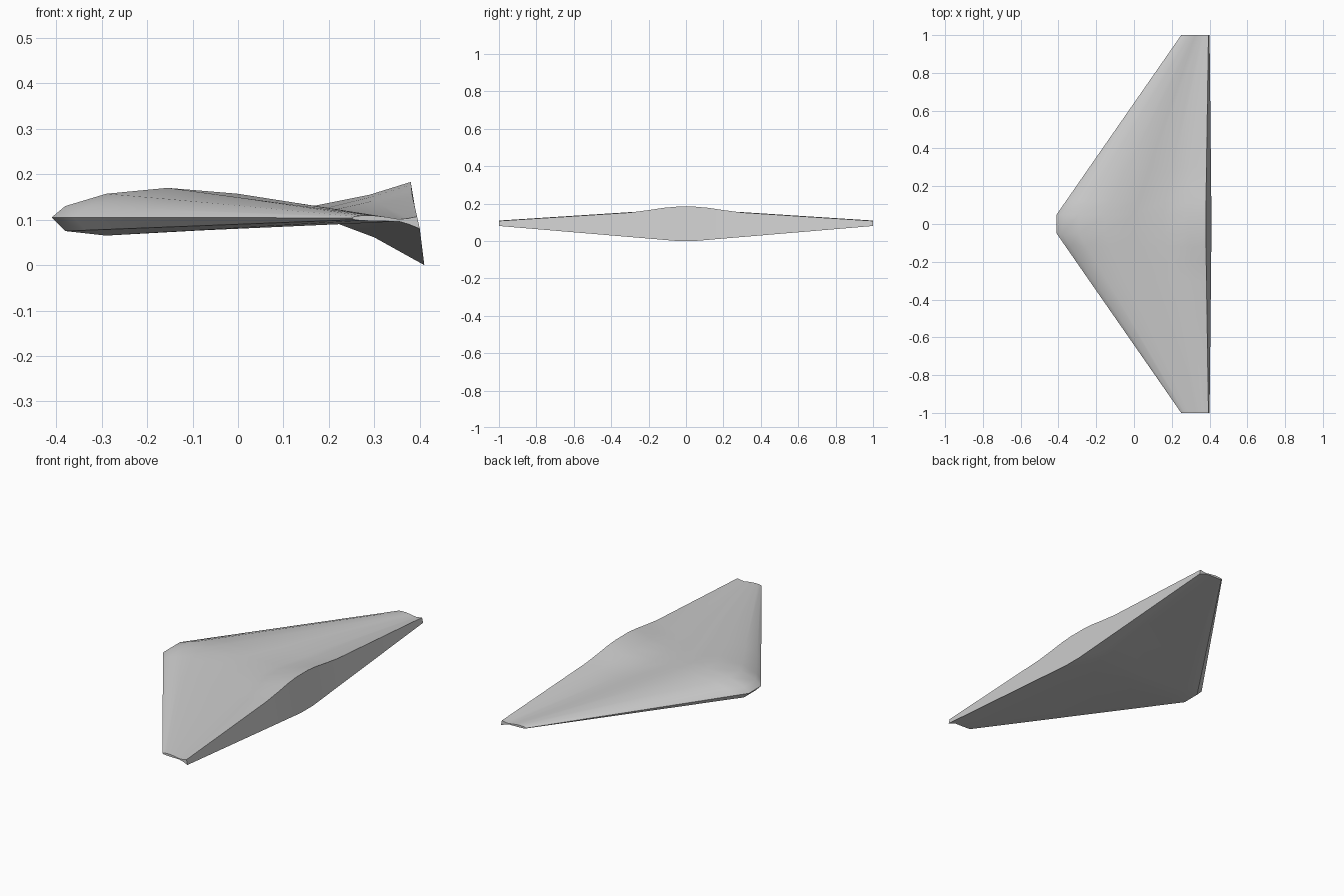
import bpy
import bmesh
import math

cube = bpy.data.objects.get("Cube")
if cube:
    bpy.data.objects.remove(cube, do_unlink=True)


def flat_material(name, colour):
    mat = bpy.data.materials.new(name)
    mat.use_nodes = True
    mat.diffuse_color = colour
    mat.node_tree.nodes["Principled BSDF"].inputs["Base Color"].default_value = colour
    return mat


# Section outlines as (x, z): nose, over the top, down the trailing face, back underneath
ROOT = [(-.41, .105), (-.38, .13), (-.29, .157), (-.155, .17), (0, .157), (.155, .128),
        (.29, .155), (.38, .183), (.41, 0), (.30, .061), (.215, .093), (-.29, .065), (-.38, .075)]
TIP = [(.25, .104), (.256, .107), (.272, .109), (.298, .109), (.325, .106), (.355, .101),
       (.375, .103), (.394, .107), (.4, .08), (.375, .09), (.355, .096), (.272, .098), (.256, .1)]
REAR_TOP = (6, 7)

# Spanwise stations: (y, linear blend, blend of the upturned trailing edge)
HALF = [(.05, 0, 0), (.12, .074, .08), (.2, .158, .24), (.3, .263, .41), (1, 1, 1)]
STATIONS = [(-y, a, b) for y, a, b in reversed(HALF)] + HALF


def section(bm, y, blend, rear_blend):
    ring = []
    for i, ((x0, z0), (x1, z1)) in enumerate(zip(ROOT, TIP)):
        t = rear_blend if i in REAR_TOP else blend
        ring.append(bm.verts.new((x0 + (x1 - x0) * blend, y, z0 + (z1 - z0) * t)))
    return ring


# Loft the swept wing through its stations and cap both tips
bm = bmesh.new()
rings = [section(bm, *s) for s in STATIONS]
count = len(ROOT)
for a, b in zip(rings, rings[1:]):
    for i in range(count):
        j = (i + 1) % count
        bm.faces.new((a[i], a[j], b[j], b[i]))
bm.faces.new(rings[0])
bm.faces.new(rings[-1])
bmesh.ops.recalc_face_normals(bm, faces=bm.faces)
mesh = bpy.data.meshes.new("swept_wing")
bm.to_mesh(mesh)
bm.free()
mesh.materials.append(flat_material("light_grey", (.6, .6, .6, 1)))

wing = bpy.data.objects.new("swept_wing", mesh)
bpy.context.collection.objects.link(wing)
bpy.context.view_layer.objects.active = wing
wing.select_set(True)
bpy.ops.object.shade_smooth_by_angle(angle=math.radians(35))
